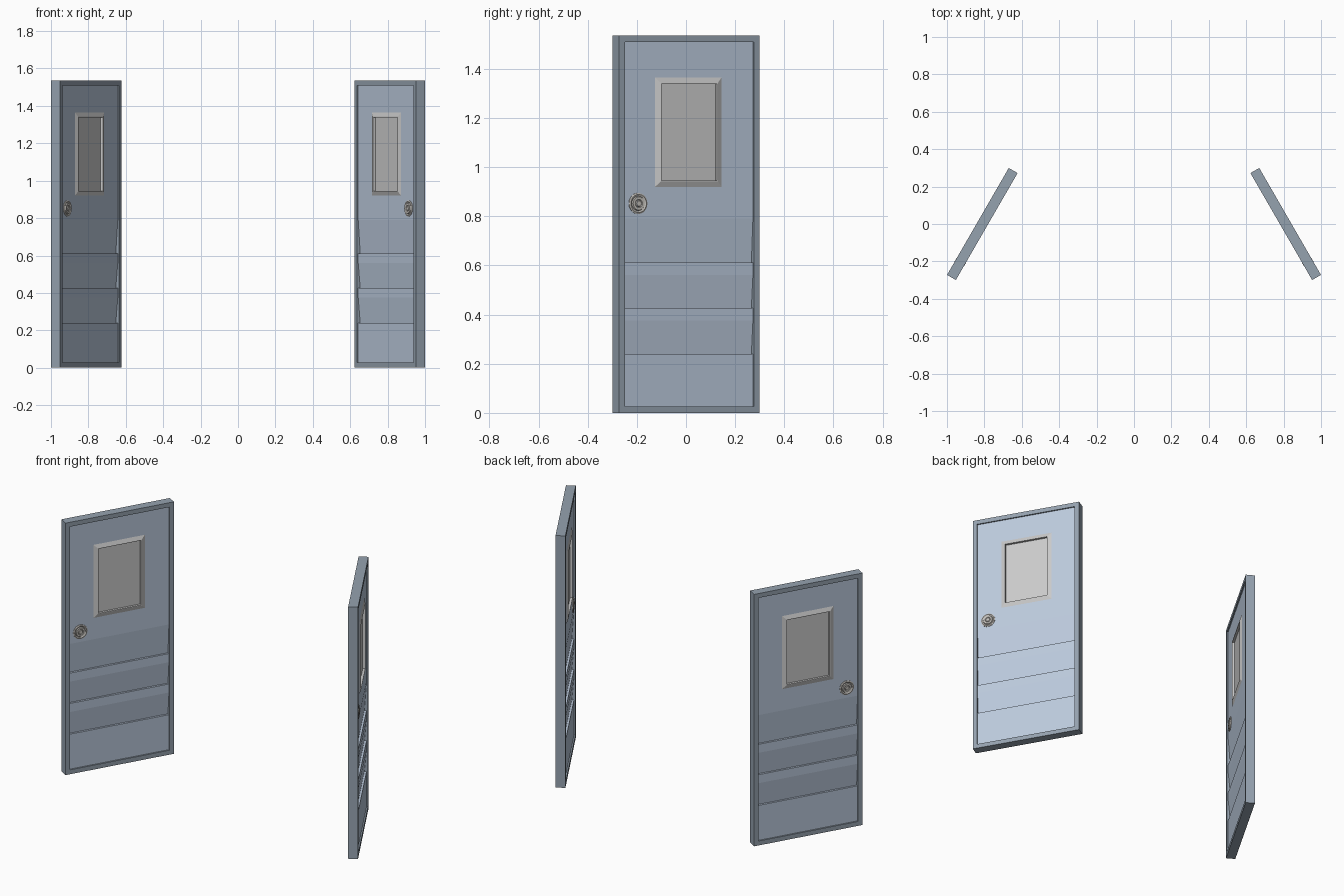
import bpy, bmesh, math
from mathutils import Matrix

if "Cube" in bpy.data.objects:
    bpy.data.objects.remove(bpy.data.objects["Cube"])

H, W, T = 1.535, 0.33, 0.0273      # height, half width, half thickness
FACE = 0.0193                      # half thickness of the recessed panel
WIN = (-0.156, 0.156, 0.92, 1.365)  # window trim x0, x1, z0, z1


def material(name, rgb):
    m = bpy.data.materials.new(name)
    m.diffuse_color = (*rgb, 1)
    m.use_nodes = True
    m.node_tree.nodes["Principled BSDF"].inputs["Base Color"].default_value = m.diffuse_color
    return m


FRAME = material("frame_blue", (0.30, 0.36, 0.43))
PANEL = material("panel_blue", (0.50, 0.59, 0.72))
METAL = material("knob_metal", (0.55, 0.53, 0.50))


def finish(bm, name, place, mat=None):
    bmesh.ops.remove_doubles(bm, verts=bm.verts, dist=1e-5)
    bmesh.ops.recalc_face_normals(bm, faces=bm.faces)
    me = bpy.data.meshes.new(name)
    bm.to_mesh(me)
    bm.free()
    ob = bpy.data.objects.new(name, me)
    bpy.context.collection.objects.link(ob)
    ob.matrix_world = place
    if mat:
        me.materials.append(mat)
    return ob


def rect_ring(bm, profile, rect):
    """Sweep a closed (inset, y) profile around a rectangle with mitred corners."""
    x0, x1, z0, z1 = rect
    rows = []
    for i, y in profile:
        rows.append([bm.verts.new(c) for c in (
            (x0 + i, y, z0 + i), (x1 - i, y, z0 + i),
            (x1 - i, y, z1 - i), (x0 + i, y, z1 - i))])
    n = len(rows)
    for a in range(n):
        for k in range(4):
            p, q, j = rows[a], rows[(a + 1) % n], (k + 1) % 4
            bm.faces.new((p[k], p[j], q[j], q[k]))


def box(bm, rect, y):
    x0, x1, z0, z1 = rect
    m = Matrix.Translation(((x0 + x1) / 2, 0, (z0 + z1) / 2)) @ \
        Matrix.Diagonal((x1 - x0, 2 * y, z1 - z0, 1))
    bmesh.ops.create_cube(bm, size=1, matrix=m)


def shrink(rect, d):
    return rect[0] + d, rect[1] - d, rect[2] + d, rect[3] - d


def door(side, place):
    # Outer frame
    bm = bmesh.new()
    rect_ring(bm, [(0, -T), (0.027, -T), (0.027, T), (0, T)], (-W, W, 0, H))
    finish(bm, side + "_door_frame", place, FRAME)

    # Panel with three inward slopes ending in ledges, same on both faces
    half = [(FACE, H - 0.02), (FACE, 0.79)]
    for z, nxt in ((0.612, 0.56), (0.427, 0.375), (0.24, 0.02)):
        half += [(0.007, z), (FACE, z), (FACE, nxt)]
    prof = half + [(-y, z) for y, z in reversed(half)]
    bm = bmesh.new()
    f = bm.faces.new([bm.verts.new((-0.305, y, z)) for y, z in prof])
    ext = bmesh.ops.extrude_face_region(bm, geom=[f], use_keep_orig=True)
    bmesh.ops.translate(bm, vec=(0.61, 0, 0), verts=[
        v for v in ext["geom"] if isinstance(v, bmesh.types.BMVert)])
    panel = finish(bm, side + "_door_panel", place, PANEL)

    # Window opening
    bm = bmesh.new()
    box(bm, shrink(WIN, 0.015), 0.1)
    cutter = finish(bm, side + "_window_cutter", place)
    cutter.hide_render = True
    mod = panel.modifiers.new("opening", 'BOOLEAN')
    mod.operation, mod.object, mod.solver = 'DIFFERENCE', cutter, 'EXACT'
    bpy.context.view_layer.objects.active = panel
    bpy.ops.object.modifier_apply(modifier=mod.name)
    bpy.data.objects.remove(cutter)

    # Glass and bevelled trim
    bm = bmesh.new()
    box(bm, shrink(WIN, 0.02), 0.013)
    finish(bm, side + "_window_glass", place)
    for s, label in ((1, "a"), (-1, "b")):
        bm = bmesh.new()
        rect_ring(bm, [(0, s * FACE), (0.022, s * T), (0.026, s * T),
                       (0.026, s * 0.01), (0.015, s * 0.01), (0.015, s * FACE)], WIN)
        finish(bm, f"{side}_window_trim_{label}", place)

        # Ringed round knob
        bm = bmesh.new()
        prof = [(0, -0.004), (0.043, -0.004), (0.043, 0.003), (0.037, 0.006),
                (0.030, 0.003), (0.027, 0.008), (0.017, 0.008), (0.014, 0.005),
                (0.011, 0.009), (0, 0.009)]
        vs = [bm.verts.new((r - 0.237, s * (FACE + h), 0.852)) for r, h in prof]
        es = [bm.edges.new(p) for p in zip(vs, vs[1:])]
        bmesh.ops.spin(bm, geom=vs + es, cent=(-0.237, 0, 0.852), axis=(0, 1, 0),
                       angle=math.tau, steps=20)
        finish(bm, f"{side}_door_knob_{label}", place, METAL)


# Two doors, swung symmetrically
for sign, side in ((1, "right"), (-1, "left")):
    door(side, Matrix.Translation((sign * 0.811, 0, 0)) @
         Matrix.Rotation(math.radians(90 + sign * 30), 4, 'Z'))
